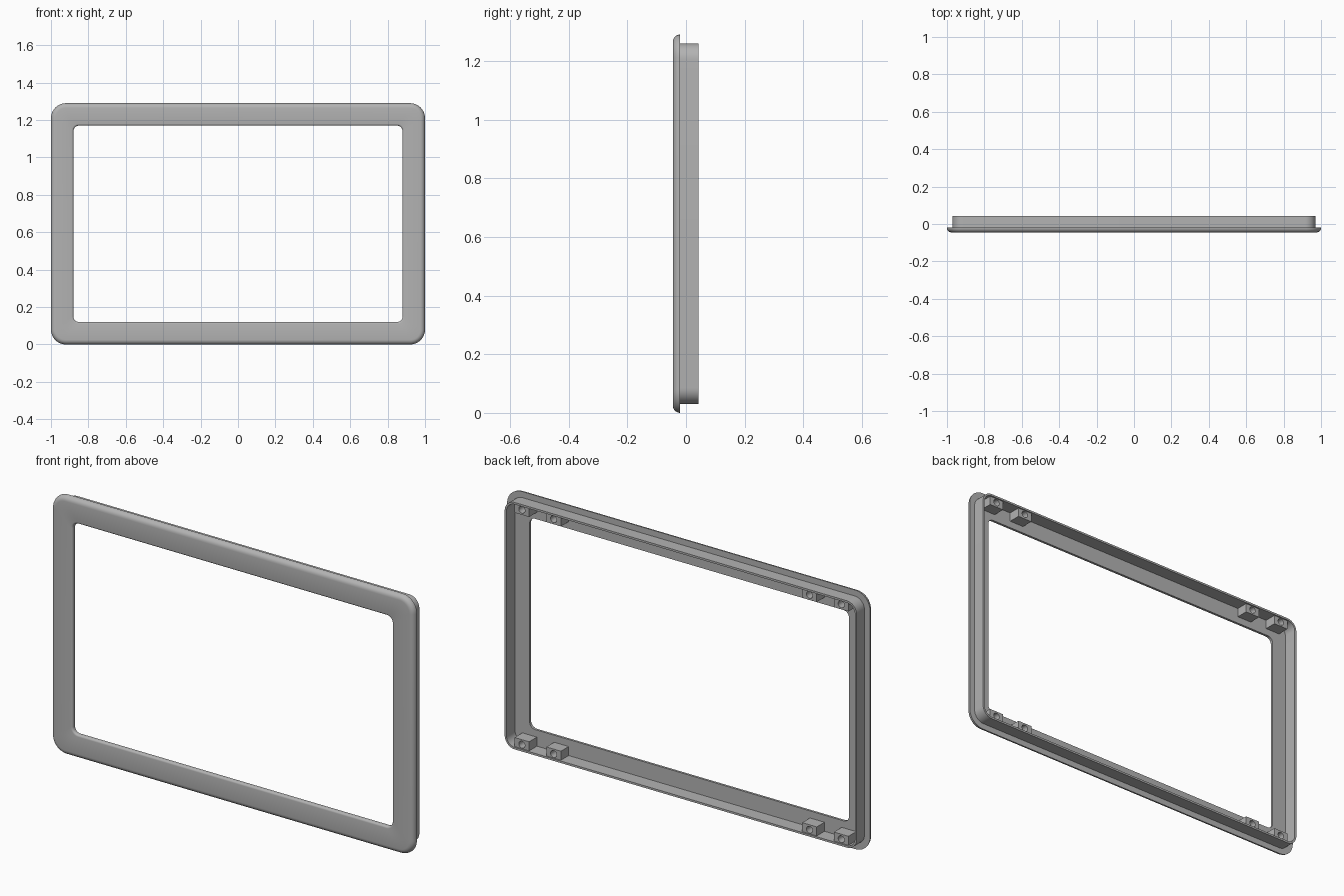
import bpy, bmesh, math
from mathutils import Matrix

if "Cube" in bpy.data.objects:
    bpy.data.objects.remove(bpy.data.objects["Cube"])

HALF_W, HALF_H = 1.0, 0.645
MID_Z = HALF_H

grey = bpy.data.materials.new("light grey plastic")
grey.use_nodes = True
grey.diffuse_color = (0.45, 0.45, 0.45, 1)
grey.node_tree.nodes["Principled BSDF"].inputs["Base Color"].default_value = grey.diffuse_color


def add_object(name, bm):
    bmesh.ops.recalc_face_normals(bm, faces=bm.faces)
    mesh = bpy.data.meshes.new(name)
    bm.to_mesh(mesh)
    bm.free()
    mesh.materials.append(grey)
    obj = bpy.data.objects.new(name, mesh)
    bpy.context.collection.objects.link(obj)
    return obj


def smooth(obj):
    bpy.ops.object.select_all(action='DESELECT')
    obj.select_set(True)
    bpy.context.view_layer.objects.active = obj
    bpy.ops.object.shade_smooth_by_angle(angle=math.radians(35))


def rounded_ring(bm, inset, y, radius, steps=10):
    """Rounded rectangle of vertices, inset from the outer edge."""
    cx, cz = HALF_W - inset - radius, HALF_H - inset - radius
    verts = []
    for corner, (sx, sz) in enumerate([(1, 1), (-1, 1), (-1, -1), (1, -1)]):
        for i in range(steps + 1):
            a = math.pi / 2 * (corner + i / steps)
            verts.append(bm.verts.new((sx * cx + radius * math.cos(a), y,
                                       MID_Z + sz * cz + radius * math.sin(a))))
    return verts


def sweep_frame(name, profile):
    """Closed cross-section of (inset, y, corner radius) carried round the frame."""
    bm = bmesh.new()
    rings = [rounded_ring(bm, *p) for p in profile]
    for a, b in zip(rings, rings[1:] + rings[:1]):
        for i in range(len(a)):
            j = (i + 1) % len(a)
            bm.faces.new((a[i], a[j], b[j], b[i]))
    obj = add_object(name, bm)
    smooth(obj)
    return obj


# Front bezel: rounded outer lip, flat face, softly rounded opening
FRONT, BACK, FLOOR = -0.045, -0.02, -0.026
lip, edge = 0.025, 0.01
profile = []
for i in range(7):
    a = math.pi / 2 * i / 6
    profile.append((lip * (1 - math.cos(a)), BACK - lip * math.sin(a),
                    0.08 - lip * (1 - math.cos(a))))
for i in range(5):
    a = math.pi / 2 * i / 4
    profile.append((0.12 - edge * (1 - math.sin(a)), FRONT + edge * (1 - math.cos(a)),
                    0.03 + edge * (1 - math.sin(a))))
# Back of the bezel, then the thin rear wall
profile += [(0.12, FLOOR, 0.03), (0.04, FLOOR, 0.045), (0.04, 0.042, 0.045),
            (0.03, 0.042, 0.055), (0.03, BACK, 0.055)]
sweep_frame("bezel_frame", profile)

# Screw blocks in pairs near each corner, with blind screw holes
spots = [(sx * x, MID_Z + sz * 0.585) for sx in (-1, 1) for sz in (-1, 1) for x in (0.705, 0.88)]
blocks, holes = bmesh.new(), bmesh.new()
for x, z in spots:
    bmesh.ops.create_cube(blocks, size=1, matrix=Matrix.Translation((x, 0.004, z))
                          @ Matrix.Diagonal((0.08, 0.062, 0.05, 1)))
    bmesh.ops.create_cone(holes, cap_ends=True, segments=24, radius1=0.017, radius2=0.017,
                          depth=0.08, matrix=Matrix.Translation((x, 0.03, z))
                          @ Matrix.Rotation(math.pi / 2, 4, 'X'))
screw_blocks = add_object("screw_blocks", blocks)
cutter = add_object("screw_hole_cutter", holes)
cutter.hide_render = True

cut = screw_blocks.modifiers.new("screw holes", 'BOOLEAN')
cut.operation, cut.solver, cut.object = 'DIFFERENCE', 'EXACT', cutter
bpy.context.view_layer.objects.active = screw_blocks
bpy.ops.object.modifier_apply(modifier=cut.name)
bpy.data.objects.remove(cutter)
smooth(screw_blocks)
